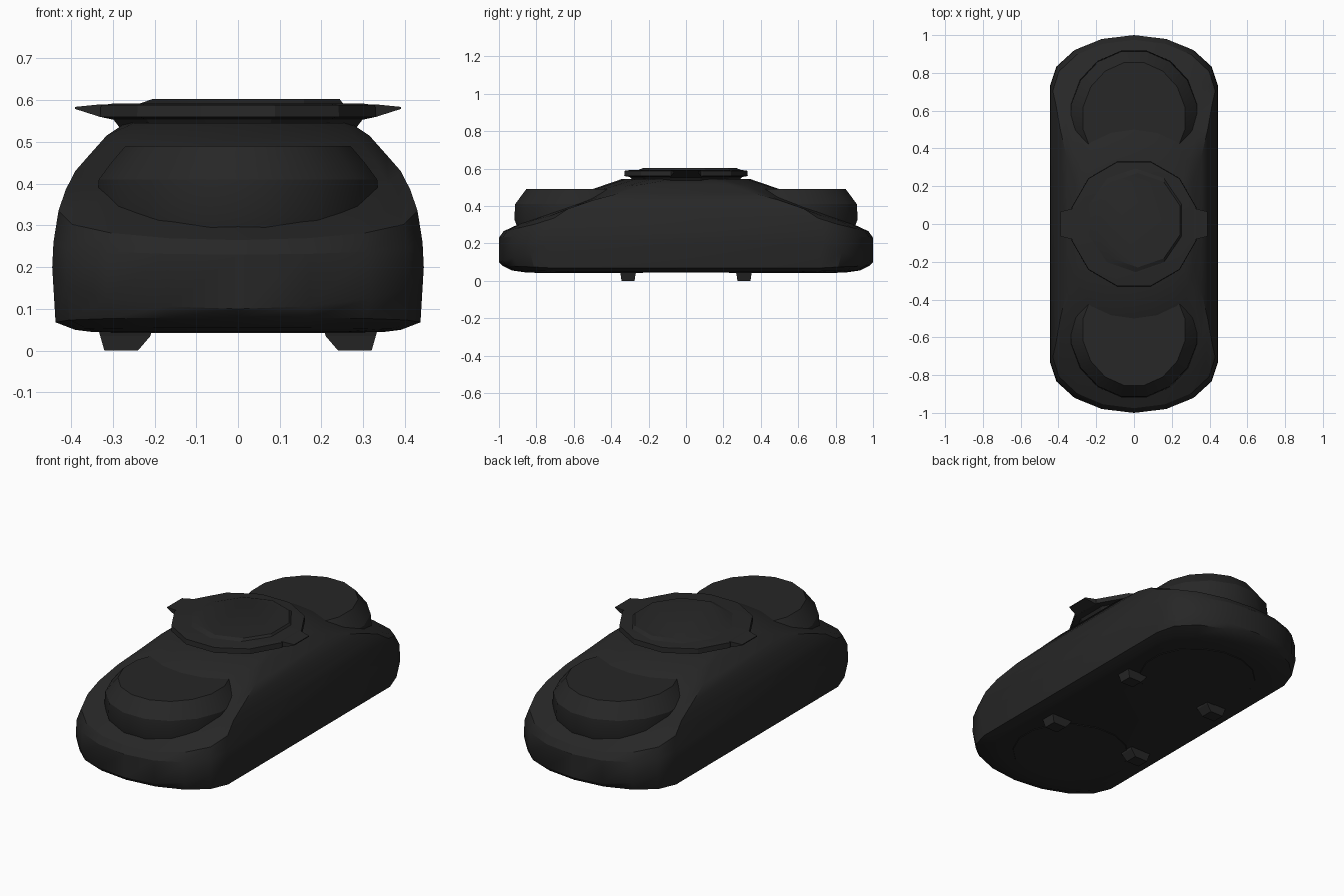
import bpy, bmesh
from math import sin, cos, pi, radians

if "Cube" in bpy.data.objects:
    bpy.data.objects.remove(bpy.data.objects["Cube"])

dark = bpy.data.materials.new("dark_plastic")
dark.diffuse_color = (0.02, 0.02, 0.02, 1)
dark.use_nodes = True
dark.node_tree.nodes["Principled BSDF"].inputs["Base Color"].default_value = dark.diffuse_color


def finish(name, bm, smooth=25):
    bmesh.ops.recalc_face_normals(bm, faces=bm.faces)
    me = bpy.data.meshes.new(name)
    bm.to_mesh(me)
    bm.free()
    me.materials.append(dark)
    ob = bpy.data.objects.new(name, me)
    bpy.context.collection.objects.link(ob)
    bpy.ops.object.select_all(action='DESELECT')
    ob.select_set(True)
    bpy.context.view_layer.objects.active = ob
    if smooth:
        bpy.ops.object.shade_smooth_by_angle(angle=radians(smooth))
    return ob


def loft(name, rings, smooth=25):
    """Skin a stack of closed rings and cap both ends."""
    bm = bmesh.new()
    loops = [[bm.verts.new(p) for p in r] for r in rings]
    n = len(loops[0])
    for a, b in zip(loops, loops[1:]):
        for i in range(n):
            j = (i + 1) % n
            bm.faces.new((a[i], a[j], b[j], b[i]))
    bm.faces.new(loops[0][::-1])
    bm.faces.new(loops[-1])
    return finish(name, bm, smooth)


def stadium(hx, hy, z_side, z_end, steps=8):
    """Long rounded outline whose height blends from sides to ends."""
    depth = min(0.27, hy * 0.85)
    straight = hy - depth
    pts = []
    for s in (1, -1):
        for i in range(steps + 1):
            a = pi * i / steps
            x, y = s * hx * cos(a), s * (straight + depth * sin(a))
            t = sin(a) ** 0.8 if 0 < i < steps else 0
            pts.append((x, y, z_side + (z_end - z_side) * t))
    return pts


def ellipse(rx, ry, z, n=12, cx=0, cy=0):
    return [(cx + rx * cos(2 * pi * (i + .5) / n),
             cy + ry * sin(2 * pi * (i + .5) / n), z) for i in range(n)]


# Main shell: half width, half length, height at sides, height at ends
levels = [(0.35, 0.86, 0.045, 0.045), (0.39, 0.93, 0.05, 0.055),
          (0.437, 0.98, 0.068, 0.08), (0.445, 1.0, 0.20, 0.10),
          (0.442, 1.0, 0.26, 0.23), (0.43, 0.975, 0.335, 0.265),
          (0.413, 0.90, 0.385, 0.30), (0.39, 0.77, 0.43, 0.36),
          (0.355, 0.62, 0.47, 0.435), (0.315, 0.50, 0.515, 0.49),
          (0.27, 0.34, 0.545, 0.545)]
loft("body_shell", [stadium(*l) for l in levels], 30)

# Raised rounded pod at each end, sinking into the sloping shell
for s, label in ((-1, "front"), (1, "back")):
    pod = [(0.33, 0.34, 0.26), (0.345, 0.365, 0.33), (0.34, 0.36, 0.41),
           (0.31, 0.33, 0.45), (0.275, 0.30, 0.49)]
    loft(label + "_pod",
         [ellipse(rx, ry, z, 16, 0, s * 0.56) for rx, ry, z in pod], 30)
    # Round plate on the underside
    loft(label + "_base_plate",
         [ellipse(r, r * 0.95, z, 16, 0, s * 0.52)
          for r, z in ((0.31, 0.042), (0.32, 0.06))])

# Lid on top, with a raised centre panel
loft("lid", [ellipse(r, r, z) for r, z in
             ((0.29, 0.53), (0.31, 0.555), (0.342, 0.56), (0.34, 0.588), (0.31, 0.592))], 20)
loft("lid_panel", [ellipse(rx, ry, z, 10, cx, 0.02) for rx, ry, z, cx in
                   ((0.27, 0.29, 0.585, 0), (0.235, 0.25, 0.603, 0.02))], 20)

# Tapered side tabs on the lid and feet, mirrored across the body
for s, label in ((-1, "left"), (1, "right")):
    rings = [[(s * x, y, z) for y, z in
              ((-w, lo), (w, lo), (w, hi), (-w, hi))]
             for x, w, lo, hi in ((0.26, 0.09, 0.545, 0.59),
                                  (0.33, 0.08, 0.56, 0.59),
                                  (0.39, 0.065, 0.579, 0.584))]
    loft(label + "_lid_tab", rings, 0)
    for t, end in ((-1, "front"), (1, "back")):
        foot = [[(s * (cx + i * rx), t * (0.31 + j * ry), z)
                 for i, j in ((-1, -1), (1, -1), (1, 1), (-1, 1))]
                for cx, rx, ry, z in ((0.28, 0.04, 0.035, 0.0),
                                      (0.27, 0.06, 0.04, 0.035),
                                      (0.27, 0.07, 0.05, 0.07))]
        loft(end + "_" + label + "_foot", foot, 0)
